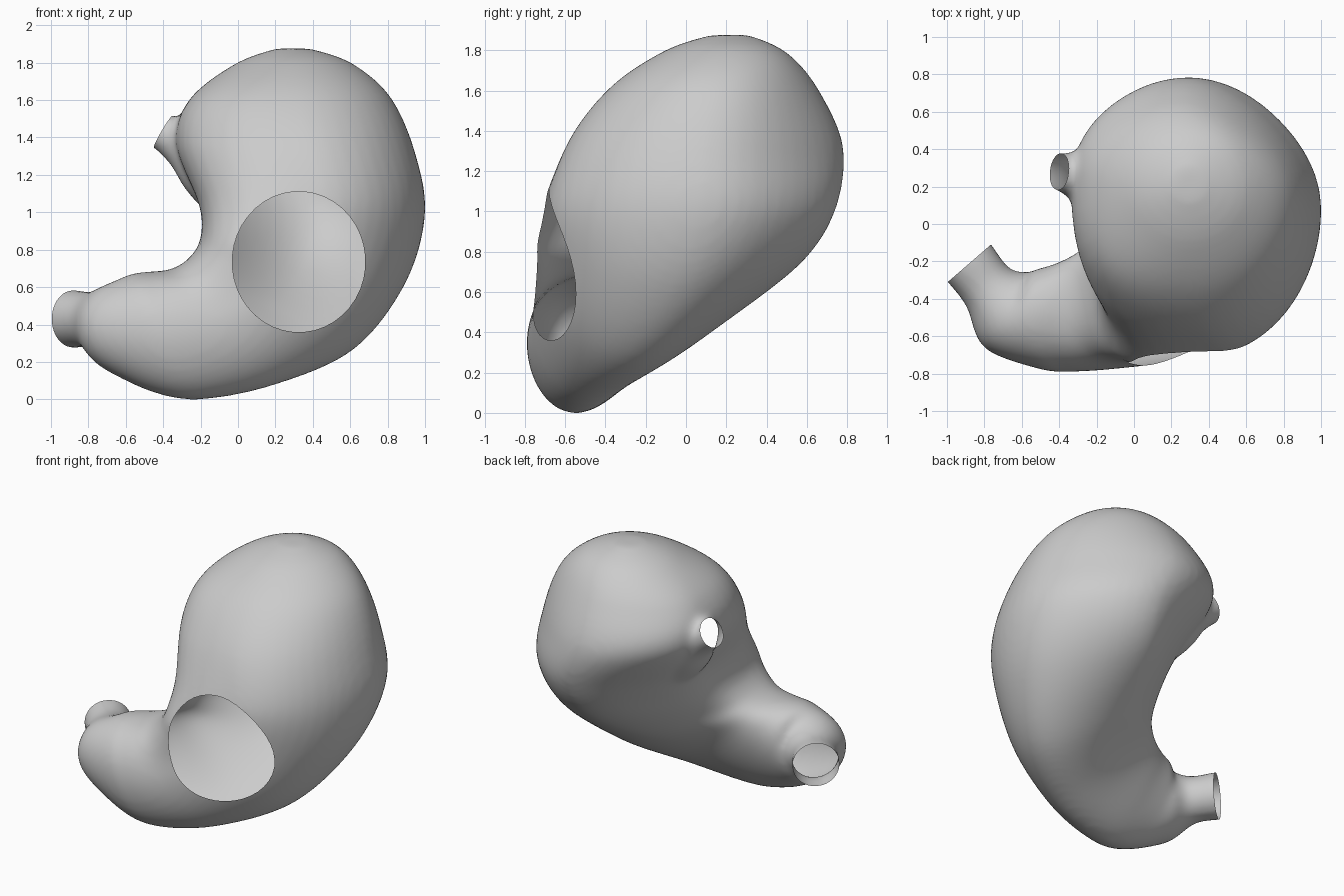
import bpy
import bmesh
import math
from mathutils import Vector

cube = bpy.data.objects.get("Cube")
if cube:
    bpy.data.objects.remove(cube, do_unlink=True)

SIDES = 48
STEPS = 8
UP = Vector((0, 0, 1))


def section(inner, outer, front, back, push=(0, 0), tuck=(0, 0)):
    """Section through inner curve, outer curve, front and back.
    Push fills the inner front corner, tuck draws in both back corners."""
    mid_x = (inner[0] + outer[0]) / 2
    return [Vector(inner), Vector(outer), Vector((mid_x, *front)), Vector((mid_x, *back)),
            Vector((*push, 0)), Vector((*tuck, 0))]


def round_section(centre, radius, axis):
    """Circular cross-section square to an axis."""
    c, axis = Vector(centre), Vector(axis).normalized()
    side = axis.cross(UP).normalized() * -radius
    up = axis.cross(side).normalized() * radius
    if up.z < 0:
        up.negate()
    return [c + up, c - up, c + side, c - side, Vector(), Vector()]


def ring_points(keys):
    """Smooth closed ring through the four key points, with its corners adjusted."""
    i, o, f, b, push, tuck = keys
    points = []
    for n in range(SIDES):
        t = math.tau * n / SIDES
        p = ((i + o + f + b) / 4 + (o - i) / 2 * math.cos(t) + (f - b) / 2 * math.sin(t)
             + (i + o - f - b) / 4 * math.cos(2 * t))
        corner = abs(math.sin(2 * t)) ** 1.5
        is_inner = math.cos(t) < 0
        if math.sin(t) < 0:
            p += corner * Vector((tuck.x if is_inner else -tuck.x, tuck.y, 0))
        elif is_inner:
            p += corner * push
        points.append(p)
    return points


def blend(a, b, c, d, t):
    return 0.5 * (2 * b + (c - a) * t + (2 * a - 5 * b + 4 * c - d) * t ** 2
                  + (3 * b - a - 3 * c + d) * t ** 3)


def loft(bm, sections):
    """Closed tube smoothly interpolated through the sections."""
    s = [sections[0]] + sections + [sections[-1]]
    stations = [[blend(*quad, k / STEPS) for quad in zip(*s[n:n + 4])]
                for n in range(len(s) - 3) for k in range(STEPS)]
    stations.append(sections[-1])
    rings = [[bm.verts.new(p) for p in ring_points(st)] for st in stations]
    faces = [bm.faces.new(rings[0]), bm.faces.new(rings[-1][::-1])]
    for r, q in zip(rings, rings[1:]):
        for n in range(SIDES):
            m = (n + 1) % SIDES
            faces.append(bm.faces.new((r[m], r[n], q[n], q[m])))
    bmesh.ops.recalc_face_normals(bm, faces=faces)


def bisect(bm, point, normal, near):
    """Cut only the faces chosen by the near rule."""
    faces = [f for f in bm.faces if near(f.calc_center_median())]
    geom = set(faces)
    for f in faces:
        geom.update(f.edges)
        geom.update(f.verts)
    bmesh.ops.bisect_plane(bm, geom=list(geom), dist=1e-5, plane_co=point, plane_no=normal)


def remove(bm, rule):
    doomed = [f for f in bm.faces if rule(f.calc_center_median())]
    bmesh.ops.delete(bm, geom=doomed, context='FACES')


def trim_end(bm, point, axis, reach):
    """Open a tube end with a flat cut."""
    point, axis = Vector(point), Vector(axis).normalized()
    near = lambda c: (c - point).length < reach
    bisect(bm, point, axis, near)
    remove(bm, lambda c: near(c) and (c - point).dot(axis) > 0)


# Main sac, from the domed top down and round to the outlet
outlet_axis = (-0.65, 0.75, 0)
outlet_end = (-0.88, -0.21, 0.43)
sac = [
    section((0.28, 0.21, 1.875), (0.3, 0.21, 1.875), (0.2, 1.875), (0.22, 1.875)),
    section((0.18, 0.2, 1.868), (0.41, 0.2, 1.868), (0.09, 1.866), (0.33, 1.868)),
    section((-0.03, 0.2, 1.785), (0.62, 0.2, 1.79), (-0.12, 1.79), (0.51, 1.78)),
    section((-0.26, 0.22, 1.6), (0.82, 0.15, 1.61), (-0.37, 1.62), (0.66, 1.6),
            (-0.04, -0.04), (0.01, -0.02)),
    section((-0.33, 0.24, 1.36), (0.95, 0.1, 1.31), (-0.57, 1.37), (0.78, 1.31),
            (-0.06, -0.06), (0.02, -0.03)),
    section((-0.2, 0.05, 1.03), (1.0, 0.07, 0.98), (-0.69, 1.07), (0.74, 1.0),
            (-0.08, -0.09), (0.02, -0.04)),
    section((-0.2, -0.12, 0.85), (0.89, -0.06, 0.61), (-0.71, 0.82), (0.56, 0.74),
            (-0.05, -0.13), (0.02, -0.05)),
    section((-0.27, -0.25, 0.74), (0.62, -0.28, 0.27), (-0.74, 0.64), (0.18, 0.5),
            (-0.02, -0.08), (0.02, -0.03)),
    section((-0.37, -0.34, 0.69), (0.2, -0.48, 0.08), (-0.76, 0.5), (-0.1, 0.42), (0, -0.03)),
    section((-0.48, -0.41, 0.68), (-0.2, -0.56, 0.0), (-0.78, 0.44), (-0.21, 0.38)),
    section((-0.57, -0.45, 0.67), (-0.46, -0.56, 0.04), (-0.77, 0.42), (-0.25, 0.38)),
    round_section((-0.68, -0.46, 0.385), 0.235, (-0.85, 0.5, 0)),
    round_section((-0.78, -0.34, 0.42), 0.155, outlet_axis),
    round_section(outlet_end, 0.155, outlet_axis),
    round_section((-0.95, -0.13, 0.43), 0.155, outlet_axis),
]

# Flared inlet tube on the inner side
inlet_axis = (-0.85, 0.1, 0.5)
inlet_end = (-0.4, 0.28, 1.43)
inlet = [
    round_section((0.04, 0.16, 1.2), 0.3, inlet_axis),
    round_section((-0.16, 0.21, 1.3), 0.22, inlet_axis),
    round_section((-0.29, 0.25, 1.375), 0.14, inlet_axis),
    round_section(inlet_end, 0.1, inlet_axis),
    round_section((-0.48, 0.29, 1.48), 0.1, inlet_axis),
]

bm = bmesh.new()
loft(bm, sac)
loft(bm, inlet)
rough = bpy.data.meshes.new("stomach_body")
bm.to_mesh(rough)
bm.free()
body = bpy.data.objects.new("stomach_body", rough)
bpy.context.collection.objects.link(body)

# Fuse the two tubes into one soft skin
fuse = body.modifiers.new("fuse", 'REMESH')
fuse.mode = 'VOXEL'
fuse.voxel_size = 0.022
soften = body.modifiers.new("soften", 'SMOOTH')
soften.factor = 0.5
soften.iterations = 10
bpy.context.view_layer.update()
skin = bpy.data.meshes.new_from_object(body.evaluated_get(bpy.context.evaluated_depsgraph_get()))
body.modifiers.clear()
body.data = skin

# Open both tube ends and the round window in the front wall
bm = bmesh.new()
bm.from_mesh(skin)
trim_end(bm, outlet_end, outlet_axis, 0.22)
trim_end(bm, inlet_end, inlet_axis, 0.14)

window = Vector((0.325, 0, 0.735))
WIDE, TALL, CUTS = 0.355, 0.375, 40


def window_distance(c):
    return math.hypot((c.x - window.x) / WIDE, (c.z - window.z) / TALL)


for n in range(CUTS):
    t = math.tau * n / CUTS
    rim = window + Vector((WIDE * math.cos(t), 0, TALL * math.sin(t)))
    normal = Vector((math.cos(t) / WIDE, 0, math.sin(t) / TALL)).normalized()
    bisect(bm, rim, normal, lambda c: c.y < -0.3 and 0.85 < window_distance(c) < 1.15
           and (Vector((c.x, 0, c.z)) - rim).length < 0.12)
remove(bm, lambda c: c.y < -0.3 and window_distance(c) < 1)
bm.to_mesh(skin)
bm.free()
skin.shade_smooth()

# One plain grey
grey = bpy.data.materials.new("plain_grey")
grey.use_nodes = True
colour = (0.6, 0.6, 0.6, 1)
grey.diffuse_color = colour
grey.node_tree.nodes["Principled BSDF"].inputs["Base Color"].default_value = colour
skin.materials.clear()
skin.materials.append(grey)
